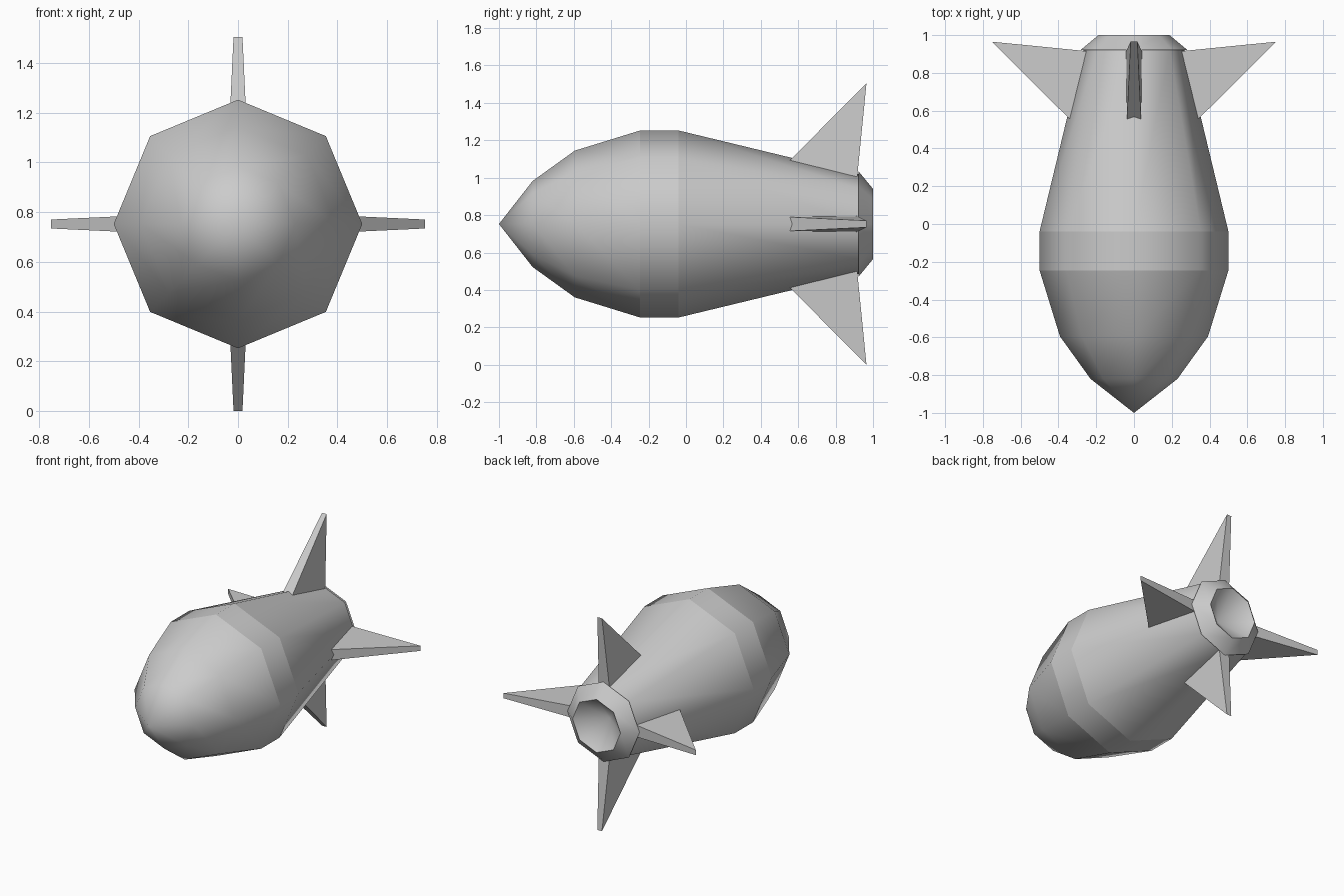
import bpy, bmesh, math
from mathutils import Matrix

cube = bpy.data.objects.get("Cube")
if cube:
    bpy.data.objects.remove(cube, do_unlink=True)

AXIS_Z = 0.7525   # height of the body's long axis
SIDES = 8

grey = bpy.data.materials.new("plain grey")
grey.use_nodes = True
color = (0.6, 0.6, 0.6, 1)
grey.diffuse_color = color
grey.node_tree.nodes["Principled BSDF"].inputs["Base Color"].default_value = color


def finish(name, bm, smooth):
    mesh = bpy.data.meshes.new(name)
    bm.to_mesh(mesh)
    bm.free()
    mesh.materials.append(grey)
    for poly in mesh.polygons:
        poly.use_smooth = smooth
    if smooth:
        mesh.set_sharp_from_angle(angle=math.radians(60))
    obj = bpy.data.objects.new(name, mesh)
    obj.location.z = AXIS_Z
    bpy.context.collection.objects.link(obj)


def revolve(name, profile):
    """Spin (y, radius) points round the long axis; zero radius makes a tip."""
    bm = bmesh.new()
    rings = []
    for y, r in profile:
        count = SIDES if r > 0 else 1
        turns = [math.tau * i / SIDES for i in range(count)]
        rings.append([bm.verts.new((r * math.sin(a), y, r * math.cos(a))) for a in turns])
    for a, b in zip(rings, rings[1:]):
        for i in range(SIDES):
            j = (i + 1) % SIDES
            corners = [a[i % len(a)], a[j % len(a)], b[j % len(b)], b[i % len(b)]]
            bm.faces.new(list(dict.fromkeys(corners)))
    # Profiles run front to back on the outside, which sets the winding
    bm.normal_update()
    outward = sum(f.normal.dot(f.calc_center_median()) for f in bm.faces)
    if outward < 0:
        bmesh.ops.reverse_faces(bm, faces=bm.faces)
    finish(name, bm, True)


def fin(name, turn):
    """Triangular fin, thick at the root and thin at the tip."""
    bm = bmesh.new()
    sides = []
    for s in (-1, 1):
        side = []
        for y, r in ((0.50, 0.285), (0.91, 0.20), (0.965, 0.7525)):
            half = 0.018 + (0.7525 - r) * 0.047
            side.append(bm.verts.new((s * half, y, r)))
        bm.faces.new(side)
        sides.append(side)
    for i in range(3):
        j = (i + 1) % 3
        bm.faces.new((sides[0][i], sides[0][j], sides[1][j], sides[1][i]))
    bmesh.ops.recalc_face_normals(bm, faces=bm.faces)
    bm.transform(Matrix.Rotation(turn, 4, 'Y'))
    finish(name, bm, False)


# Body sections, kept apart so their joins stay crisp
revolve("nose", [(-1, 0), (-0.82, 0.23), (-0.595, 0.392), (-0.245, 0.5)])
revolve("middle_band", [(-0.245, 0.5), (-0.04, 0.5)])
revolve("tapered_tail", [(-0.04, 0.5), (0.925, 0.267)])

# Tail ring with a hollow centre
revolve("tail_nozzle", [(0.922, 0.24), (0.922, 0.282), (1, 0.188), (0.85, 0)])

# Four fins around the tail
for i, name in enumerate(("top_fin", "left_fin", "bottom_fin", "right_fin")):
    fin(name, i * math.pi / 2)
